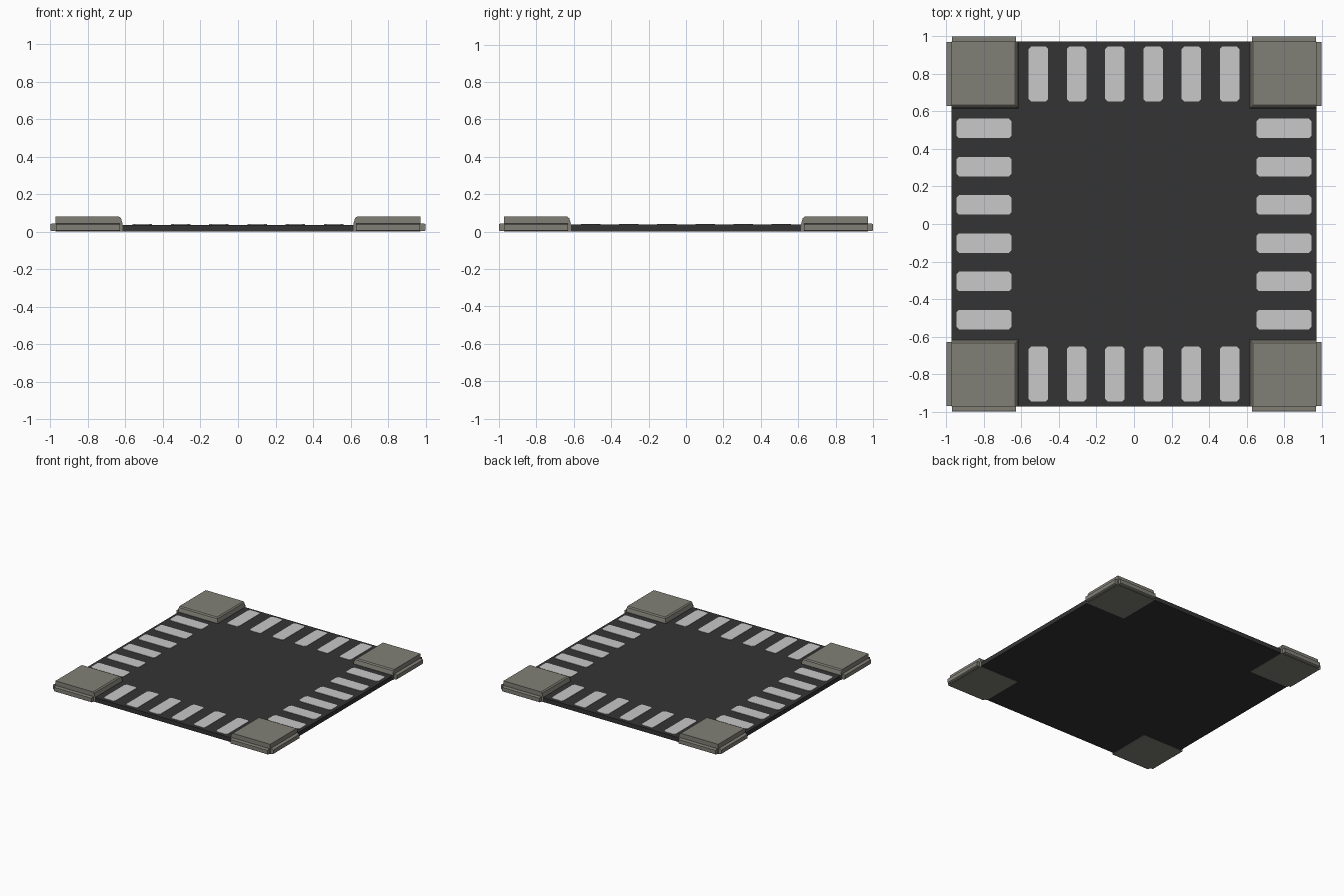
import bpy, bmesh

if "Cube" in bpy.data.objects:
    bpy.data.objects.remove(bpy.data.objects["Cube"])


def material(name, r, g, b):
    m = bpy.data.materials.new(name)
    m.diffuse_color = (r, g, b, 1)
    m.use_nodes = True
    m.node_tree.nodes["Principled BSDF"].inputs["Base Color"].default_value = m.diffuse_color
    return m


BOARD = material("charcoal", 0.034, 0.034, 0.034)
CLIP = material("warm grey", 0.217, 0.212, 0.181)
PAD = material("light grey", 0.58, 0.58, 0.58)


def loft(bm, rings):
    """Closed solid through a stack of equal-sized point rings."""
    vs = [[bm.verts.new(p) for p in ring] for ring in rings]
    n = len(vs[0])
    for a, b in zip(vs, vs[1:]):
        for i in range(n):
            bm.faces.new((a[i], a[(i + 1) % n], b[(i + 1) % n], b[i]))
    bm.faces.new(vs[0][::-1])
    bm.faces.new(vs[-1])


def rect(x0, x1, y0, y1, z):
    return [(x0, y0, z), (x1, y0, z), (x1, y1, z), (x0, y1, z)]


def finish(bm, name, mat):
    bmesh.ops.recalc_face_normals(bm, faces=bm.faces)
    me = bpy.data.meshes.new(name)
    bm.to_mesh(me)
    bm.free()
    me.materials.append(mat)
    ob = bpy.data.objects.new(name, me)
    bpy.context.collection.objects.link(ob)
    return ob


# Thin square board
bm = bmesh.new()
E = 0.972
loft(bm, [rect(-E, E, -E, E, z) for z in (0.002, 0.037)])
finish(bm, "board", BOARD)

# Corner caps: block with sloped inner sides and a low lip on both outer sides
for sx, sy, name in ((1, 1, "back_right"), (-1, 1, "back_left"),
                     (1, -1, "front_right"), (-1, -1, "front_left")):
    o = 0.974
    bm = bmesh.new()
    profile = ((0.616, 0), (0.616, 0.044), (0.624, 0.072), (0.634, 0.08))
    loft(bm, [rect(sx * i, sx * o, sy * i, sy * o, z) for i, z in profile])
    finish(bm, "corner_cap_" + name, CLIP)
    bm = bmesh.new()
    for along_x in (True, False):
        rings = []
        for out, z in ((0.994, 0.003), (1.0, 0.007), (1.0, 0.039), (0.994, 0.043)):
            a, b = (0.95, out), (0.63, 0.97)
            (x0, x1), (y0, y1) = (a, b) if along_x else (b, a)
            rings.append(rect(sx * x0, sx * x1, sy * y0, sy * y1, z))
        loft(bm, rings)
    finish(bm, "corner_lip_" + name, CLIP)

# Contact pads: six chamfered plates along each side
L, W, C = 0.147, 0.052, 0.014
OUTLINE = [(L, W - C), (L - C, W), (C - L, W), (-L, W - C),
           (-L, C - W), (C - L, -W), (L - C, -W), (L, C - W)]
for side, vertical, s in (("right", False, 1), ("left", False, -1),
                          ("back", True, 1), ("front", True, -1)):
    bm = bmesh.new()
    for k in range(6):
        along, across = (k - 2.5) * 0.204, s * 0.8
        rings = []
        for z in (0.034, 0.04):
            pts = [(across + u, along + v) for u, v in OUTLINE]
            rings.append([(q, p, z) if vertical else (p, q, z) for p, q in pts])
        loft(bm, rings)
    finish(bm, "contact_pads_" + side, PAD)
